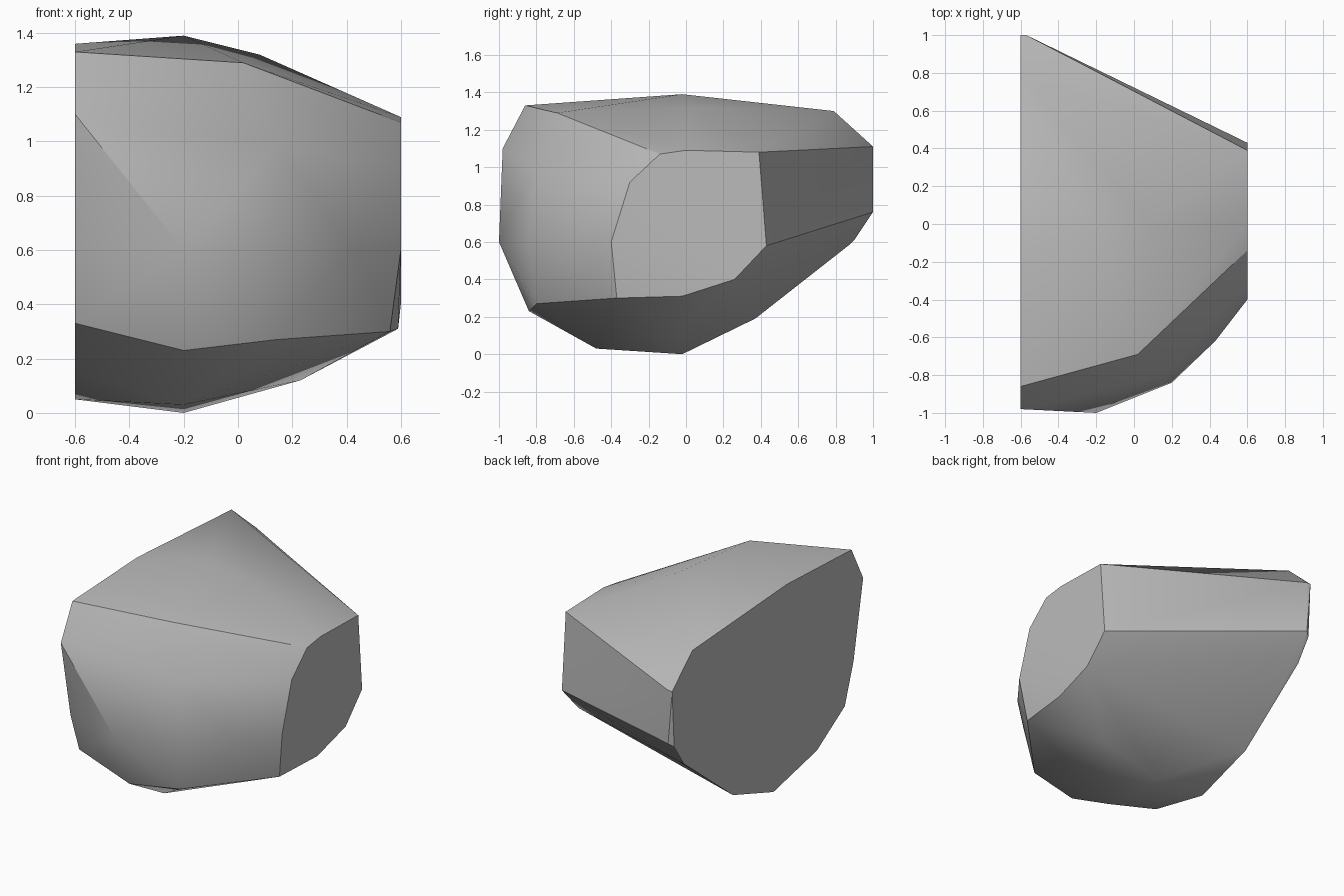
import bpy
import bmesh
import math

default_cube = bpy.data.objects.get("Cube")
if default_cube:
    bpy.data.objects.remove(default_cube, do_unlink=True)


def make_material(name, colour):
    material = bpy.data.materials.new(name)
    material.use_nodes = True
    material.diffuse_color = colour
    shader = next(n for n in material.node_tree.nodes if n.type == "BSDF_PRINCIPLED")
    shader.inputs["Base Color"].default_value = colour
    return material


def build_hull(name, points):
    """Wrap a closed convex surface around the corner points."""
    mesh = bpy.data.meshes.new(name)
    bm = bmesh.new()
    for point in points:
        bm.verts.new(point)
    hull = bmesh.ops.convex_hull(bm, input=bm.verts[:])
    spare = set(hull["geom_interior"]) | set(hull["geom_unused"])
    spare = [v for v in spare if isinstance(v, bmesh.types.BMVert) and v.is_valid]
    bmesh.ops.delete(bm, geom=spare, context="VERTS")
    # Join coplanar triangles so the cut sides are single flat faces
    bmesh.ops.dissolve_limit(bm, angle_limit=math.radians(1),
                             verts=bm.verts[:], edges=bm.edges[:])
    bmesh.ops.recalc_face_normals(bm, faces=bm.faces[:])
    bm.to_mesh(mesh)
    bm.free()
    rock = bpy.data.objects.new(name, mesh)
    bpy.context.collection.objects.link(rock)
    return rock


# Large flat cut side, as (y, z) corners
broad_side = [(-.86, 1.33), (-.19, 1.36), (.79, 1.3), (1, 1.11),
              (.98, .74), (.88, .59), (.37, .19), (-.05, .05),
              (-.5, .15), (-.79, .33), (-.88, .59), (-.98, 1.1)]

# Small flat cut side, as (y, z) corners
narrow_side = [(-.14, 1.07), (0, 1.09), (.39, 1.08), (.43, .58),
               (.26, .4), (-.4, .6), (-.3, .92)]

# Rounded body between the two cuts
back_corner = [(-.57, 1, 1.11), (-.57, 1, .76), (-.57, .9, .61)]
top_ridge = [(-.2, -.02, 1.39), (.08, 0, 1.32), (.02, -.69, 1.29)]
front_bulge = [(-.2, -1, .6), (.2, -.84, .6), (.43, -.62, .6),
               (.14, -.81, .98), (-.2, -.84, .23), (.14, -.8, .27)]
underside = [(-.2, -.48, .03), (-.2, -.02, 0), (.23, -.02, .12),
             (.59, -.02, .31), (.56, -.37, .3)]

half_width = .6
points = [(-half_width, y, z) for y, z in broad_side]
points += [(half_width, y, z) for y, z in narrow_side]
points += back_corner + top_ridge + front_bulge + underside

boulder = build_hull("boulder", points)
boulder.data.materials.append(make_material("stone grey", (.5, .5, .5, 1)))

# Soft facets with crisp cut edges
bpy.ops.object.select_all(action="DESELECT")
boulder.select_set(True)
bpy.context.view_layer.objects.active = boulder
bpy.ops.object.shade_smooth_by_angle(angle=math.radians(30))
